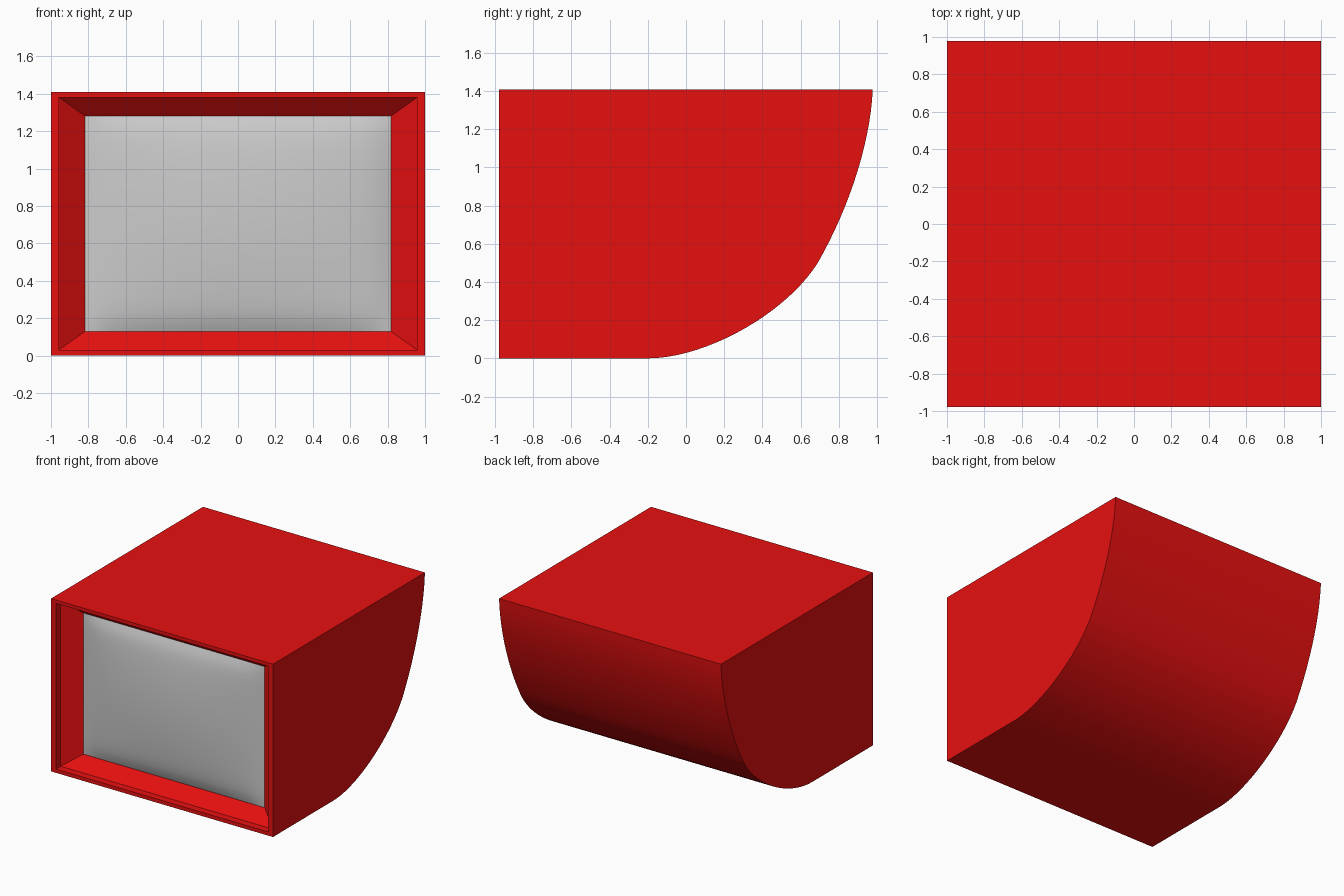
import bpy, bmesh
from mathutils import Vector
from mathutils.geometry import interpolate_bezier

if "Cube" in bpy.data.objects:
    bpy.data.objects.remove(bpy.data.objects["Cube"])

FRONT, BACK, TOP = -0.978, 0.978, 1.408


def finish(bm, name, angle):
    bmesh.ops.recalc_face_normals(bm, faces=bm.faces)
    mesh = bpy.data.meshes.new(name)
    bm.to_mesh(mesh)
    bm.free()
    obj = bpy.data.objects.new(name, mesh)
    bpy.context.collection.objects.link(obj)
    bpy.ops.object.select_all(action='DESELECT')
    obj.select_set(True)
    bpy.context.view_layer.objects.active = obj
    bpy.ops.object.shade_smooth_by_angle(angle=angle)
    return obj


# Side profile (y, z): flat base, curved belly sweeping up to the back
def curve(a, b, c, d, n):
    return interpolate_bezier(Vector(a), Vector(b), Vector(c), Vector(d), n)


lower = curve((-0.2, 0), (0.1, 0), (0.52, 0.23), (0.69, 0.5), 20)
upper = curve((0.69, 0.5), (0.85, 0.78), (0.965, 1.12), (BACK, TOP), 16)
profile = [Vector((FRONT, 0))] + lower + upper[1:] + [Vector((FRONT, TOP))]

# Cabinet shell
bm = bmesh.new()
left, right = [[bm.verts.new((x, p[0], p[1])) for p in profile] for x in (-1, 1)]
bm.faces.new(left)
bm.faces.new(right)
for i in range(len(profile) - 1):
    bm.faces.new((left[i], left[i + 1], right[i + 1], right[i]))

# Front frame: rim, straight step, sloped bezel, closed behind the screen
ring = [left[0], right[0], right[-1], left[-1]]
for hx, z0, z1, depth in ((0.957, 0.03, 1.38, 0), (0.957, 0.03, 1.38, 0.06),
                          (0.817, 0.13, 1.28, 0.155), (0.817, 0.13, 1.28, 0.20)):
    nxt = [bm.verts.new((x, FRONT + depth, z))
           for x, z in ((-hx, z0), (hx, z0), (hx, z1), (-hx, z1))]
    for i in range(4):
        j = (i + 1) % 4
        bm.faces.new((ring[i], ring[j], nxt[j], nxt[i]))
    ring = nxt
bm.faces.new(ring)
cabinet = finish(bm, "cabinet", 0.45)

red = bpy.data.materials.new("red")
red.diffuse_color = (0.8, 0.005, 0.005, 1)
red.use_nodes = True
red.node_tree.nodes["Principled BSDF"].inputs["Base Color"].default_value = red.diffuse_color
cabinet.data.materials.append(red)

# Domed screen glass: gentle bulge with a rounder drop near its edges
bm = bmesh.new()
bmesh.ops.create_grid(bm, x_segments=32, y_segments=24, size=1)
for v in bm.verts:
    u, w = v.co.x, v.co.y
    bulge = 0.045 * (1 - u * u) * (1 - w * w) + 0.025 * (1 - u ** 10) * (1 - w ** 10)
    v.co = (u * 0.817, FRONT + 0.157 - bulge, 0.705 + w * 0.575)
screen = finish(bm, "screen", 0.8)
if screen.data.polygons[0].normal.y > 0:
    screen.data.flip_normals()
